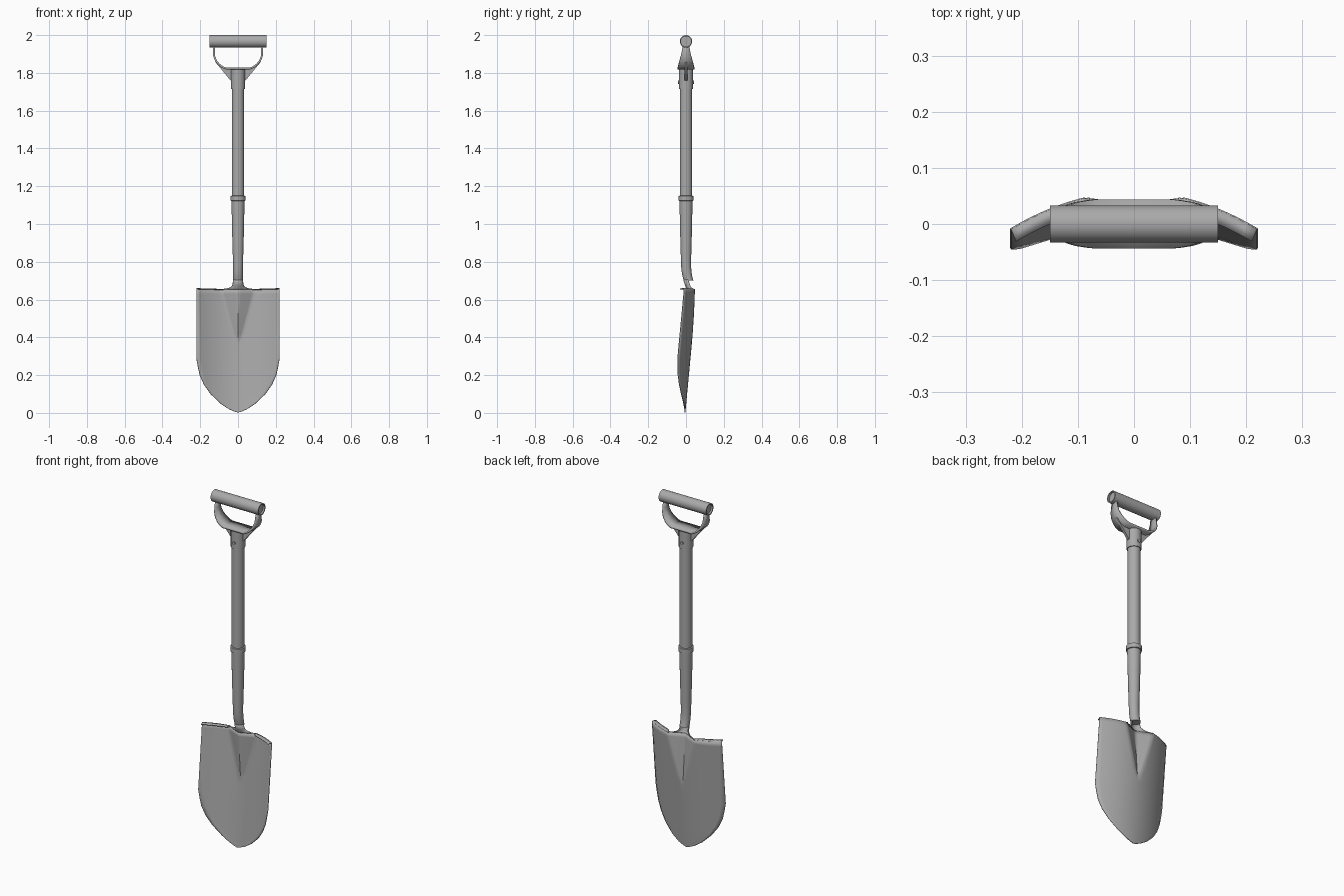
import bpy, bmesh
from math import sin, cos, pi

if "Cube" in bpy.data.objects:
    bpy.data.objects.remove(bpy.data.objects["Cube"])

steel = bpy.data.materials.new("dark_grey")
steel.diffuse_color = (0.4, 0.4, 0.4, 1)
steel.use_nodes = True
steel.node_tree.nodes["Principled BSDF"].inputs["Base Color"].default_value = steel.diffuse_color


def grid_object(name, rows, close=False, caps=False, thick=0, angle=35):
    """Skin a list of equal-length point rows."""
    bm = bmesh.new()
    vr = [[bm.verts.new(p) for p in r] for r in rows]
    n = len(rows[0])
    for a, b in zip(vr, vr[1:]):
        for i in range(n if close else n - 1):
            j = (i + 1) % n
            bm.faces.new((a[i], a[j], b[j], b[i]))
    if caps:
        bm.faces.new(vr[0])
        bm.faces.new(vr[-1])
    bmesh.ops.remove_doubles(bm, verts=bm.verts, dist=0.0003)
    bmesh.ops.recalc_face_normals(bm, faces=bm.faces)
    me = bpy.data.meshes.new(name)
    bm.to_mesh(me)
    bm.free()
    me.materials.append(steel)
    ob = bpy.data.objects.new(name, me)
    bpy.context.collection.objects.link(ob)
    if thick:
        m = ob.modifiers.new("thickness", 'SOLIDIFY')
        m.thickness = thick
        m.offset = 0
    bpy.ops.object.select_all(action='DESELECT')
    bpy.context.view_layer.objects.active = ob
    ob.select_set(True)
    bpy.ops.object.shade_smooth_by_angle(angle=angle * pi / 180)
    return ob


def tube(name, sections, caps=True, n=32):
    """Loft circles given as (z, radius, y offset)."""
    rows = [[(r * sin(2 * pi * i / n), y + r * cos(2 * pi * i / n), z)
             for i in range(n)] for z, r, y in sections]
    return grid_object(name, rows, close=True, caps=caps)


def lerp(a, b, t):
    return a + (b - a) * t


def interp(table, v):
    for (a, fa), (b, fb) in zip(table, table[1:]):
        if a <= v <= b:
            return lerp(fa, fb, (v - a) / (b - a))
    return table[-1][1]


# Blade surface: curved across, tilted back, with a pressed V in the middle
TOP, TIP = 0.654, 0.35
OUTLINE = [(0.002, 0), (0.007, 0.018), (0.02, 0.048), (0.05, 0.093), (0.10, 0.145),
           (0.15, 0.18), (0.20, 0.202), (0.245, 0.212), (0.29, 0.22), (TOP, 0.22)]


def dish(x, z):
    return 0.056 - 1.36 * x * x - 0.094 * (TOP - z)


def v_width(z):
    return max(0, 0.09 * (z - TIP) / (TOP - TIP))


def ridge(z):
    return lerp(dish(0, TIP), 0.006, (z - TIP) / (TOP - TIP)) if z > TIP else dish(0, z)


K = 6
levels = [z for z, _ in OUTLINE[:-1]] + [TIP, 0.42, 0.5, 0.58, 0.63, TOP]
rows = []
for z in levels:
    w, hw = v_width(z), interp(OUTLINE, z)
    half = []
    for i in range(K + 1):
        s = i / K
        half.append((w * s, lerp(ridge(z), dish(w, z), s), z))
    for i in range(1, 11):
        x = lerp(w, hw, i / 10)
        half.append((x, dish(x, z), z + 0.004 * (i / 10) * (z == TOP)))
    rows.append([(-x, y, zz) for x, y, zz in half[:0:-1]] + half)
grid_object("blade", rows, thick=0.004, angle=50)

# Open neck: half pipe flaring into the pressed V
rows = []
for z, t, cy, r in [(TOP, 0, 0.026, 0.026), (0.657, 0.5, 0.026, 0.025),
                    (0.664, 0.8, 0.024, 0.025), (0.677, 0.96, 0.02, 0.0245),
                    (0.705, 1, 0.012, 0.0245)]:
    row = []
    for i in range(-K, K + 1):
        s = i / K
        a = s * pi / 2
        row.append((lerp(0.09 * s, r * sin(a), t),
                    lerp(lerp(ridge(TOP), dish(0.09, TOP), abs(s)), cy - r * cos(a), t), z))
    rows.append(row)
grid_object("blade_neck", rows, thick=0.004, angle=60)

# Foot treads folded forward along the top of the blade
for side, sg in (("left", -1), ("right", 1)):
    rows = []
    for i in range(9):
        x = lerp(0.08, 0.219, i / 8)
        d = 0.022 * min(1, (x - 0.065) / 0.04)
        z = TOP + 0.004 * (x - 0.09) / 0.13
        y = dish(x, TOP)
        rows.append([(sg * x, y, z), (sg * (x - 0.4 * d), y - d, z - 0.001)])
    grid_object("foot_tread_" + side, rows, thick=0.005)

# Tapered socket, collar, shaft and upper socket
tube("lower_socket", [(1.14, 0.035, 0), (0.95, 0.031, 0), (0.81, 0.027, 0), (0.77, 0.0262, 0.001),
                      (0.74, 0.026, 0.004), (0.72, 0.0257, 0.008), (0.70, 0.0255, 0.0135)])
tube("collar", [(1.122, 0.035, 0), (1.124, 0.04, 0), (1.148, 0.04, 0), (1.15, 0.034, 0)])
tube("shaft", [(1.13, 0.033, 0), (1.8, 0.033, 0)])
tube("upper_socket", [(1.715, 0.0375, 0), (1.822, 0.0375, 0)])

# Rivet through the upper socket
bpy.ops.mesh.primitive_cylinder_add(vertices=16, radius=0.009, depth=0.083,
                                    location=(0, 0, 1.75), rotation=(pi / 2, 0, 0))
bpy.context.object.name = "rivet"
bpy.context.object.data.materials.append(steel)

# Strap of the D handle: a bent band, wide at the base and narrow at the grip
path = [(0, 1.824), (0.066, 1.824), (0.084, 1.832), (0.102, 1.846), (0.117, 1.865),
        (0.126, 1.888), (0.128, 1.91), (0.128, 1.95)]
width = [0.044, 0.044, 0.042, 0.039, 0.034, 0.028, 0.023, 0.016]
half = list(zip(path, width))
full = [((-x, z), w) for (x, z), w in half[:0:-1]] + half
grid_object("handle_strap", [[(x, -w, z), (x, w, z)] for (x, z), w in full], thick=0.01)

# Triangular webs bracing the strap against the socket
for side, sg in (("left", -1), ("right", 1)):
    outline = [(0.03, 1.755), (0.04, 1.76), (0.118, 1.855), (0.117, 1.865),
               (0.102, 1.846), (0.084, 1.832), (0.066, 1.824), (0.03, 1.824)]
    grid_object("handle_web_" + side,
                [[(sg * x, y, z) for x, z in outline] for y in (-0.007, 0.007)],
                close=True, caps=True)

# Grip with recessed ends
ring = [(-0.14, 0.027), (-0.15, 0.027), (-0.15, 0.033), (0.15, 0.033), (0.15, 0.027), (0.14, 0.027)]
grid_object("grip", [[(x, r * cos(2 * pi * i / 32), 1.967 + r * sin(2 * pi * i / 32))
                      for i in range(32)] for x, r in ring], close=True, caps=True)
